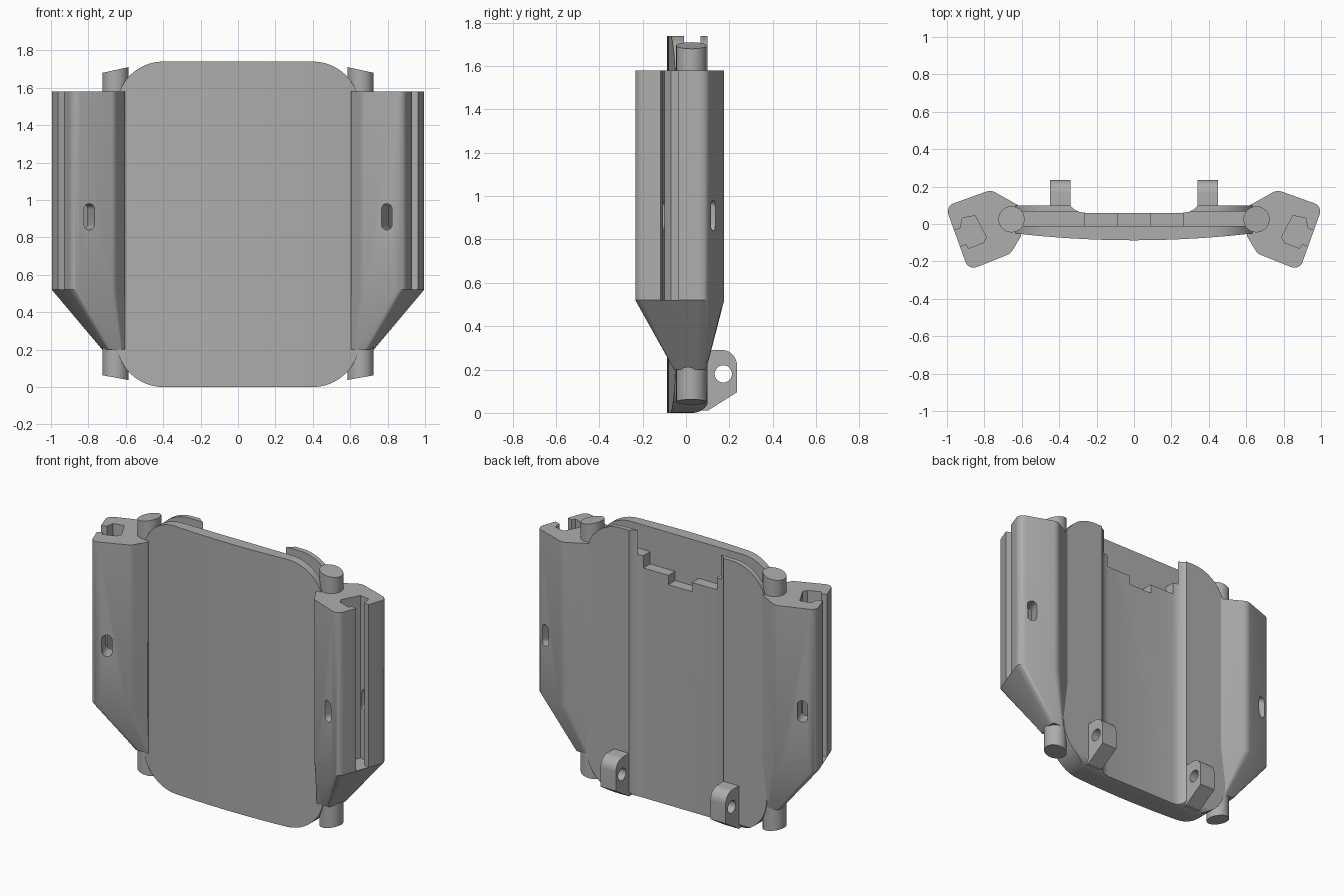
import bpy, bmesh, math
from mathutils import Matrix, Vector

if "Cube" in bpy.data.objects:
    bpy.data.objects.remove(bpy.data.objects["Cube"])

grey = bpy.data.materials.new("light_grey")
grey.diffuse_color = (0.42, 0.42, 0.42, 1)
grey.use_nodes = True
grey.node_tree.nodes["Principled BSDF"].inputs["Base Color"].default_value = grey.diffuse_color


def loft(name, rings):
    """Closed solid through rings of equal length."""
    bm = bmesh.new()
    vs = [[bm.verts.new(p) for p in ring] for ring in rings]
    n = len(rings[0])
    for a, b in zip(vs, vs[1:]):
        for i in range(n):
            j = (i + 1) % n
            bm.faces.new((a[i], a[j], b[j], b[i]))
    bm.faces.new(vs[0])
    bm.faces.new(vs[-1])
    bmesh.ops.recalc_face_normals(bm, faces=bm.faces)
    me = bpy.data.meshes.new(name)
    bm.to_mesh(me)
    bm.free()
    me.materials.append(grey)
    ob = bpy.data.objects.new(name, me)
    bpy.context.collection.objects.link(ob)
    return ob


def prism(name, pts, axis, a, b):
    place = {"x": lambda u, v, t: (t, u, v),
             "y": lambda u, v, t: (u, t, v),
             "z": lambda u, v, t: (u, v, t)}[axis]
    return loft(name, [[place(u, v, t) for u, v in pts] for t in (a, b)])


def box_pts(u0, u1, v0, v1):
    return [(u0, v0), (u1, v0), (u1, v1), (u0, v1)]


def rounded(pts, radii, steps=6):
    """Round each polygon corner by a tangent arc."""
    out = []
    for i, (p, r) in enumerate(zip(pts, radii)):
        p = Vector(p)
        if r == 0:
            out.append(tuple(p))
            continue
        d0 = (Vector(pts[i - 1]) - p).normalized()
        d1 = (Vector(pts[(i + 1) % len(pts)]) - p).normalized()
        half = d0.angle(d1) / 2
        c = p + (d0 + d1).normalized() * r / math.sin(half)
        a = p + d0 * r / math.tan(half) - c
        b = p + d1 * r / math.tan(half) - c
        sweep = a.angle(b)
        for k in range(steps + 1):
            t = k / steps
            q = (a * math.sin((1 - t) * sweep) + b * math.sin(t * sweep)) / math.sin(sweep)
            out.append(tuple(c + q))
    return out


def boolean(ob, cutter, op="DIFFERENCE"):
    m = ob.modifiers.new("cut", "BOOLEAN")
    m.operation, m.solver, m.object = op, "EXACT", cutter
    dg = bpy.context.evaluated_depsgraph_get()
    me = bpy.data.meshes.new_from_object(ob.evaluated_get(dg))
    ob.modifiers.clear()
    ob.data = me
    bpy.data.objects.remove(cutter)


def outline():
    return prism("outline_cutter", rounded(box_pts(-.65, .65, 0, 1.74), [.25] * 4, 16), "y", -.5, .5)


# Bowed front plate
xs = [-.66 + 1.32 * i / 24 for i in range(25)]
front = prism("front_plate", [(x, -.087 + .035 * (x / .62) ** 2) for x in xs]
              + [(.66, -.01), (-.66, -.01)], "z", -.1, 1.9)
boolean(front, outline(), "INTERSECT")

# Back panel with a filleted central channel and rounded lower edge
side = [(.26, .06), (.29, .064), (.315, .075), (.333, .09), (.34, .10), (.66, .10), (.66, -.012)]
back = prism("back_panel", side + [(-x, y) for x, y in reversed(side)], "z", -.1, 1.9)
boolean(back, outline(), "INTERSECT")
boolean(back, prism("edge_cutter", rounded(box_pts(-.3, .11, 0, 2), [0, .08, 0, 0], 10),
                    "x", -1, 1), "INTERSECT")
# Slot behind the front plate, and the stepped channel top
boolean(back, prism("slot_cutter", box_pts(-.8, .8, -.05, .068), "z", 1.58, 2))
boolean(back, prism("channel_cutter", box_pts(-.265, .265, -.05, .2), "z", 1.50, 2))
boolean(back, prism("step_cutter", box_pts(-.085, .085, -.05, .2), "z", 1.44, 2))

wing_shape = rounded([(.605, -.067), (.66, -.158), (.885, -.248), (1.008, .095), (.765, .182), (.61, .095)],
                     [0, .05, .045, .045, .06, 0])
wing_slot = [(1.012, -.052), (.927, -.022), (.92, .03), (.85, .045), (.79, -.07),
             (.805, -.10), (.885, -.13), (.898, -.107), (.983, -.137)]
oval = rounded(box_pts(-.031, .031, .84, .98), [.0305] * 4, 6)

for s, tag in ((-1, "left"), (1, "right")):
    # Side wing: upright block tapering in to the hinge
    foot = [(s * (.605 + (x - .605) * .31), min(max(y, -.055), .095), .2) for x, y in wing_shape]
    # Keep clamped foot points apart so that no edge collapses
    foot = [(x, y * .96 + .04 * wy * .3, z) for (x, y, z), (_, wy) in zip(foot, wing_shape)]
    wing = loft(tag + "_wing", [foot] + [[(s * x, y, z) for x, y in wing_shape] for z in (.52, 1.58)])
    boolean(wing, prism("rail_cutter", [(s * x, y) for x, y in wing_slot], "z", .522, 1.8))
    # Oval hole through the wing
    hole = prism("oval_cutter", oval, "y", -.4, .4)
    hole.data.transform(Matrix.Translation((s * .873, -.01, 0)) @ Matrix.Rotation(-s * .367, 4, "Z"))
    boolean(wing, hole)

    # Hinge pin with slanted ends
    rings = []
    for z, slant in ((.05, .075), (1.695, -.09)):
        rings.append([(s * (.655 + .07 * math.cos(a)), .025 + .07 * math.sin(a),
                       z + slant * .14 * math.cos(a) * 1.2)
                      for a in (2 * math.pi * i / 32 for i in range(32))])
    loft(tag + "_hinge_pin", rings)

    # Mounting lug with a round eye
    lug_shape = rounded([(.0, .01), (.10, .01), (.235, .095), (.235, .29), (.0, .29)],
                        [0, 0, 0, .07, 0], 10)
    lug = prism(tag + "_lug", lug_shape, "x", s * .34, s * .45)
    eye = [(.172 + .04 * math.cos(a), .18 + .04 * math.sin(a))
           for a in (2 * math.pi * i / 24 for i in range(24))]
    boolean(lug, prism("eye_cutter", eye, "x", s * .3, s * .5))

# Smooth shading with sharp edges kept
bpy.ops.object.select_all(action="SELECT")
bpy.context.view_layer.objects.active = front
bpy.ops.object.shade_smooth_by_angle(angle=math.radians(30))
